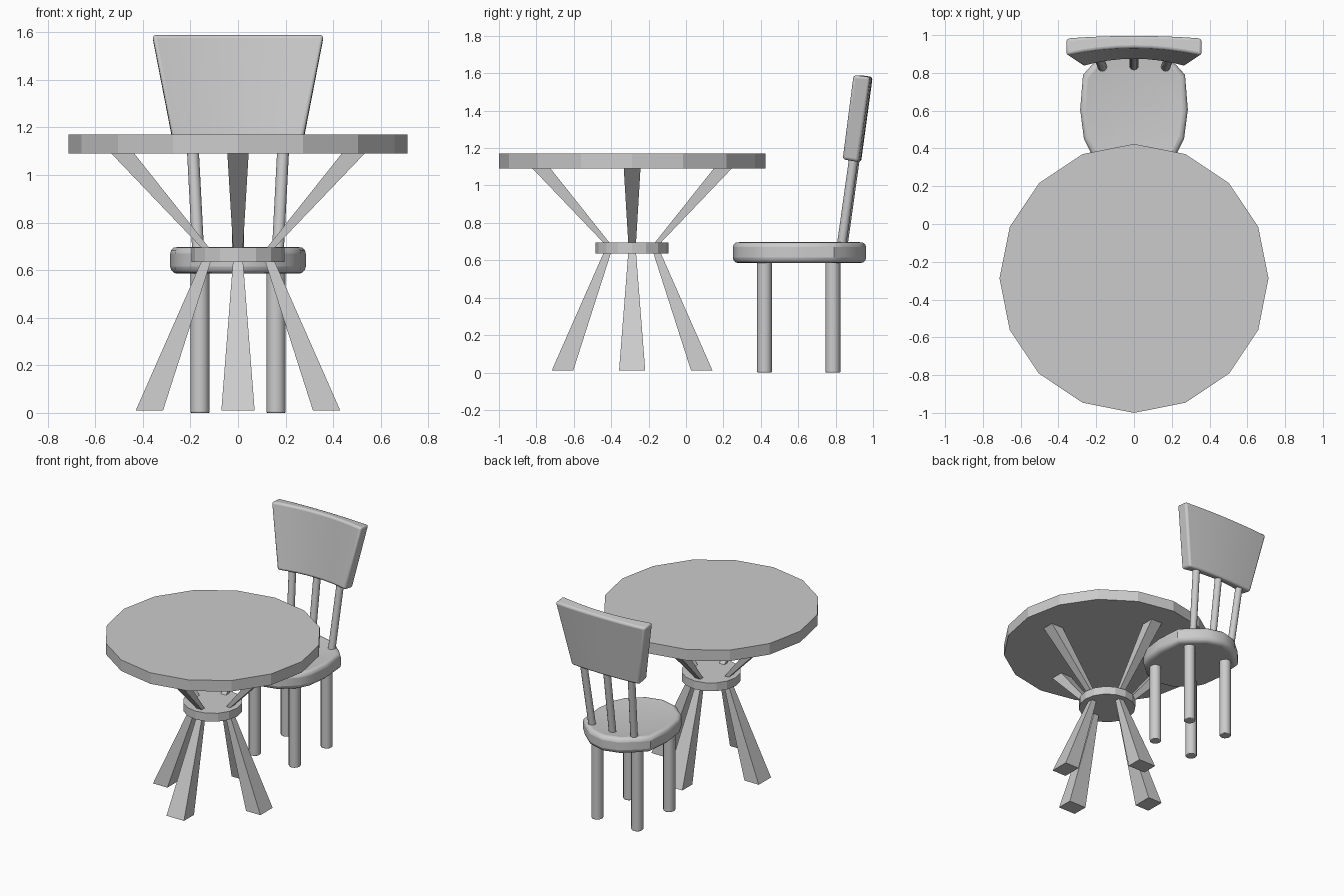
import bpy, bmesh
from math import cos, sin, pi
from mathutils import Vector

if "Cube" in bpy.data.objects:
    bpy.data.objects.remove(bpy.data.objects["Cube"])

TABLE_Y = -0.288


def finish(name, bm, bevel=0, smooth=False):
    bmesh.ops.recalc_face_normals(bm, faces=bm.faces)
    me = bpy.data.meshes.new(name)
    bm.to_mesh(me)
    bm.free()
    ob = bpy.data.objects.new(name, me)
    bpy.context.collection.objects.link(ob)
    if bevel:
        m = ob.modifiers.new("rounded_edges", "BEVEL")
        m.width, m.segments = bevel, 3
        m.limit_method, m.angle_limit = "ANGLE", 50 * pi / 180
    if smooth:
        bpy.ops.object.select_all(action="DESELECT")
        ob.select_set(True)
        bpy.context.view_layer.objects.active = ob
        bpy.ops.object.shade_smooth_by_angle(angle=35 * pi / 180)
    return ob


def loft(name, loops, bevel=0, smooth=False):
    """Closed solid through successive point loops."""
    bm = bmesh.new()
    rings = [[bm.verts.new(p) for p in loop] for loop in loops]
    n = len(rings[0])
    for a, b in zip(rings, rings[1:]):
        for i in range(n):
            j = (i + 1) % n
            bm.faces.new((a[i], a[j], b[j], b[i]))
    bm.faces.new(rings[0][::-1])
    bm.faces.new(rings[-1])
    return finish(name, bm, bevel, smooth)


def circle(x, y, z, r, n):
    return [(x + r * cos(2 * pi * i / n), y + r * sin(2 * pi * i / n), z) for i in range(n)]


def rod(name, a, b, r, n=12, bevel=0):
    return loft(name, [circle(*a, r, n), circle(*b, r, n)], bevel, True)


# Table top and hub
loft("table_top", [circle(0, TABLE_Y, z, 0.712, 16) for z in (1.09, 1.17)])
loft("table_hub", [circle(0, TABLE_Y, z, 0.195, 16) for z in (0.635, 0.695)])


# Tapered table struts: each section is (z, inner radius, outer radius, half width)
def strut(name, angle, sections):
    loops = []
    for z, r0, r1, w in sections:
        pts = ((r0, -w), (r1, -w), (r1, w), (r0, w))
        loops.append([(r * cos(angle) - t * sin(angle),
                       TABLE_Y + r * sin(angle) + t * cos(angle), z) for r, t in pts])
    loft(name, loops)


for k in range(4):
    strut(f"table_leg_{k}", k * pi / 2, [(0.01, 0.315, 0.43, 0.07), (0.65, 0.11, 0.148, 0.02)])
    strut(f"top_brace_{k}", k * pi / 2, [(0.68, 0.11, 0.14, 0.02), (1.095, 0.44, 0.537, 0.045)])

# Seat: rounded barrel outline with a shallow dish
side = [(0.12, 0.28), (0.225, 0.37), (0.265, 0.45), (0.285, 0.605),
        (0.27, 0.79), (0.225, 0.84), (0.12, 0.93)]
outline = [(0, 0.25)] + side + [(0, 0.963)] + [(-x, y) for x, y in reversed(side)]
seat_loops = [[(x, y, z) for x, y in outline] for z in (0.585, 0.70)]
seat_loops.append([(x * 0.6, 0.605 + (y - 0.605) * 0.6, 0.685) for x, y in outline])
loft("seat", seat_loops, 0.03, True)

# Chair legs
for x in (-0.16, 0.16):
    for label, y in (("front", 0.42), ("back", 0.785)):
        rod(f"chair_{label}_leg_{'left' if x < 0 else 'right'}", (x, y, 0), (x, y, 0.61), 0.04, 12, 0.005)

# Back spindles leaning rearwards
for label, s, y in (("left", -1, 0.83), ("middle", 0, 0.838), ("right", 1, 0.83)):
    rod(f"back_spindle_{label}", (s * 0.167, y, 0.67), (s * 0.193, y + 0.07, 1.17), 0.025)

# Curved backrest: lofted from left to right, wider at the top
columns = []
for i in range(9):
    t = -1 + i / 4
    f, b = 0.039 * t * t, 0.014 * t * t
    columns.append([Vector(p) for p in (
        (0.272 * t, 0.873 - f, 1.14), (0.272 * t, 0.936 - b, 1.125),
        (0.36 * t, 0.998 - b, 1.58), (0.36 * t, 0.932 - f, 1.59))])
loft("backrest", columns, 0.015, True)
